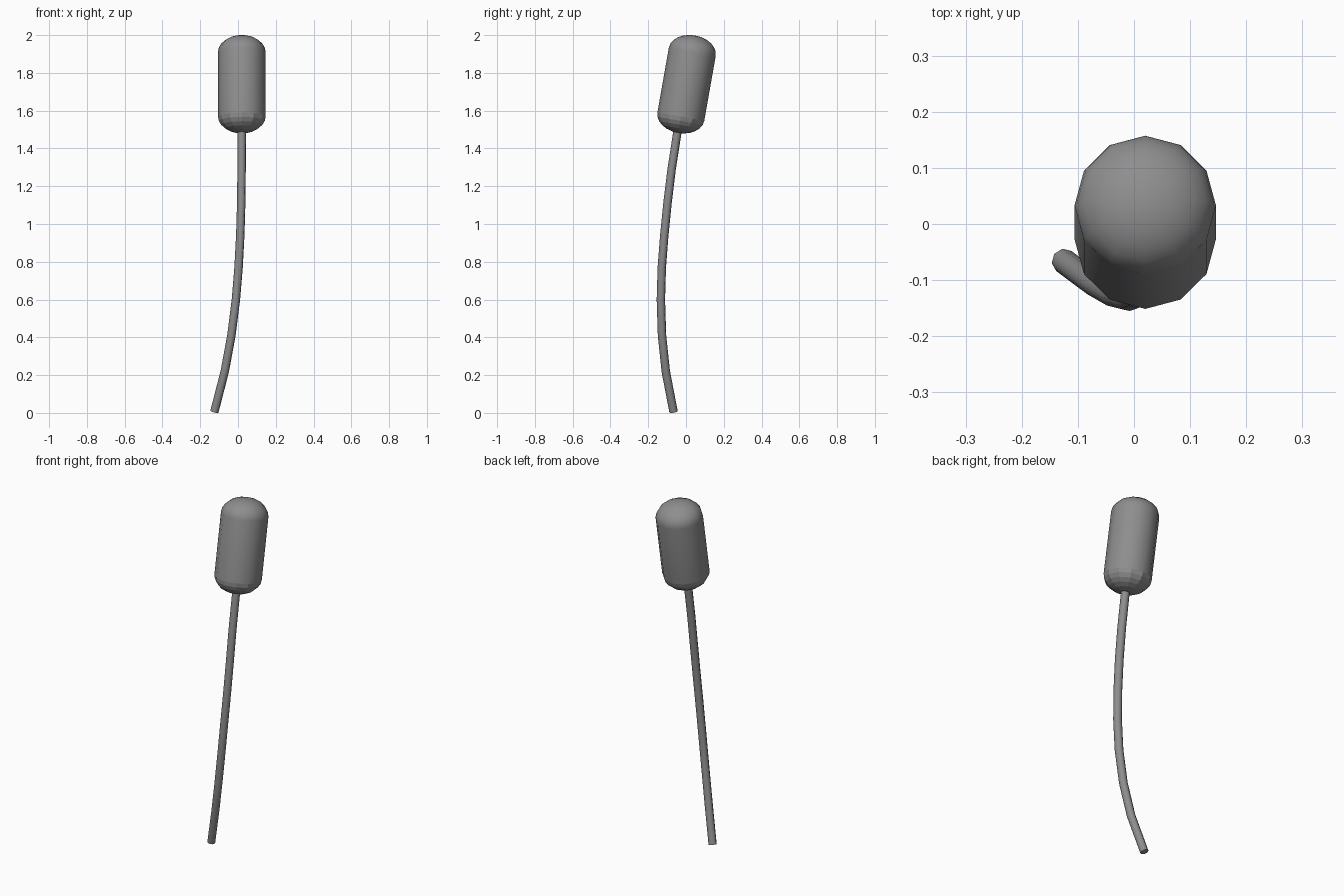
import bpy, bmesh, math
from mathutils import Matrix

if "Cube" in bpy.data.objects:
    bpy.data.objects.remove(bpy.data.objects["Cube"])

# Dark grey shared by both parts
grey = bpy.data.materials.new("dark_grey")
grey.diffuse_color = (0.27, 0.27, 0.27, 1)
grey.use_nodes = True
grey.node_tree.nodes["Principled BSDF"].inputs["Base Color"].default_value = grey.diffuse_color

# Stem: bent tube that runs up into the seed head
path = [(-0.125, -0.066, 0.006), (-0.070, -0.107, 0.22), (-0.035, -0.127, 0.41),
        (-0.011, -0.133, 0.60), (0.003, -0.128, 0.77), (0.012, -0.115, 0.94),
        (0.017, -0.098, 1.11), (0.019, -0.076, 1.29), (0.02, -0.045, 1.49)]
curve = bpy.data.curves.new("stem", 'CURVE')
curve.dimensions = '3D'
curve.bevel_depth = 0.0225
curve.bevel_resolution = 2
curve.use_fill_caps = True
curve.materials.append(grey)
spline = curve.splines.new('POLY')
spline.points.add(len(path) - 1)
for point, co in zip(spline.points, path):
    point.co = (*co, 1)
stem = bpy.data.objects.new("stem", curve)
bpy.context.collection.objects.link(stem)

# Seed head: twelve-sided capsule with flattened domes, leaning back
SIDES, RADIUS, HALF, DOME, STEPS = 12, 0.126, 0.174, 0.088, 6
arc = [math.radians(90 * i / STEPS) for i in range(STEPS)]
upper = [(RADIUS * math.cos(a), HALF + DOME * math.sin(a)) for a in arc]
profile = [(r, -z) for r, z in reversed(upper)] + upper

bm = bmesh.new()
rings = [[bm.verts.new((r * math.sin(2 * math.pi * k / SIDES),
                        r * math.cos(2 * math.pi * k / SIDES), z))
          for k in range(SIDES)] for r, z in profile]
for low, high in zip(rings, rings[1:]):
    for k in range(SIDES):
        n = (k + 1) % SIDES
        bm.faces.new((low[k], low[n], high[n], high[k]))
for ring, z in ((rings[0], -HALF - DOME), (rings[-1], HALF + DOME)):
    pole = bm.verts.new((0, 0, z))
    for k in range(SIDES):
        bm.faces.new((ring[k], ring[(k + 1) % SIDES], pole))
bmesh.ops.recalc_face_normals(bm, faces=bm.faces)
# The lower dome is faceted, the rest is smooth
for face in bm.faces:
    face.smooth = face.calc_center_median().z > -HALF
bm.transform(Matrix.Translation((0.02, 0.003, 1.740)) @ Matrix.Rotation(math.radians(-10), 4, 'X'))
mesh = bpy.data.meshes.new("seed_head")
bm.to_mesh(mesh)
bm.free()
mesh.materials.append(grey)
head = bpy.data.objects.new("seed_head", mesh)
bpy.context.collection.objects.link(head)
